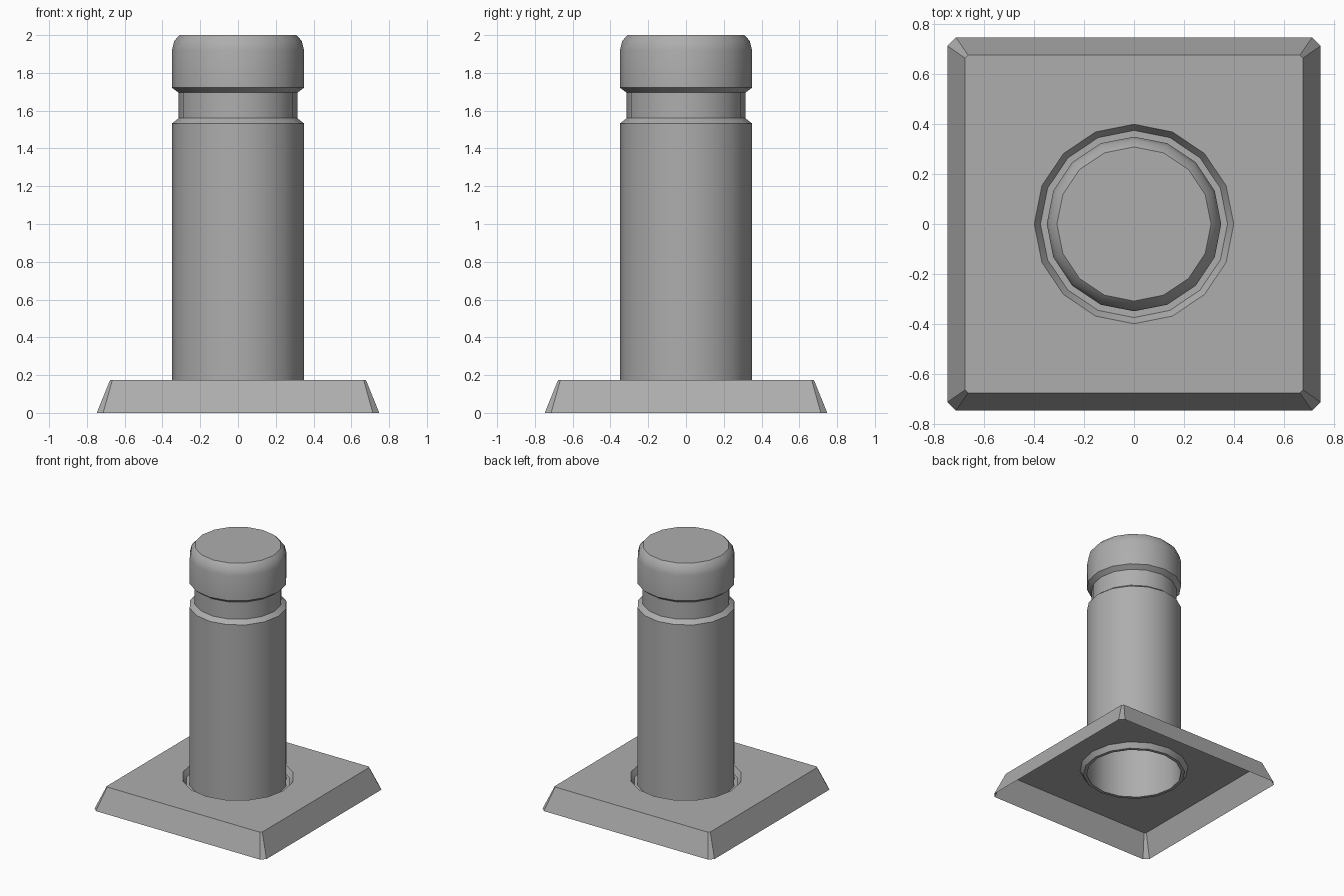
import bpy, bmesh, math

if "Cube" in bpy.data.objects:
    bpy.data.objects.remove(bpy.data.objects["Cube"])

SIDES = 16

grey = bpy.data.materials.new("dark_grey")
grey.diffuse_color = (0.42, 0.42, 0.42, 1)
grey.use_nodes = True
grey.node_tree.nodes["Principled BSDF"].inputs["Base Color"].default_value = grey.diffuse_color


def finish(name, bm):
    mesh = bpy.data.meshes.new(name)
    bm.to_mesh(mesh)
    bm.free()
    mesh.materials.append(grey)
    obj = bpy.data.objects.new(name, mesh)
    bpy.context.collection.objects.link(obj)
    bpy.ops.object.select_all(action='DESELECT')
    obj.select_set(True)
    bpy.context.view_layer.objects.active = obj
    bpy.ops.object.shade_smooth_by_angle(angle=math.radians(30))
    return obj


def circle(bm, r, z):
    return [bm.verts.new((r * math.cos(2 * math.pi * i / SIDES),
                          r * math.sin(2 * math.pi * i / SIDES), z))
            for i in range(SIDES)]


def cut_square(bm, h, c, z):
    # counter-clockwise square of half-size h with corners cut by c
    pts = []
    x, y, u, v = h, h - c, h - c, h
    for _ in range(4):
        pts += [(x, y), (u, v)]
        x, y, u, v = -y, x, -v, u
    return [bm.verts.new((a, b, z)) for a, b in pts]


def bridge(bm, low, high):
    n = len(low)
    for i in range(n):
        j = (i + 1) % n
        bm.faces.new((low[i], low[j], high[j], high[i]))


def loop_edges(bm, ring):
    return [bm.edges.get((ring[i - 1], ring[i])) for i in range(len(ring))]


# base plate: sloped open-bottomed shell with a sunken bevel round the post
bm = bmesh.new()
rim = cut_square(bm, 0.748, 0.034, 0)
top = cut_square(bm, 0.677, 0.012, 0.175)
bridge(bm, rim, top)
hole = circle(bm, 0.40, 0.175)
sunk = circle(bm, 0.375, 0.135)
seat = circle(bm, 0.35, 0.135)
bridge(bm, hole, sunk)
bridge(bm, sunk, seat)
deck = bmesh.ops.triangle_fill(
    bm, use_beauty=True, edges=loop_edges(bm, top) + loop_edges(bm, hole))
faces = [g for g in deck['geom'] if isinstance(g, bmesh.types.BMFace)]
for f in faces:
    f.normal_update()
    if f.normal.z < 0:
        f.normal_flip()
bmesh.ops.dissolve_limit(bm, angle_limit=0.01, verts=bm.verts[:],
                         edges=list({e for f in faces for e in f.edges}))
finish("base_plate", bm)

# post: hollow, open at the bottom, with a groove and a rounded head
bm = bmesh.new()
profile = [(0.35, 0.135), (0.35, 1.532), (0.314, 1.56), (0.314, 1.695),
           (0.35, 1.722), (0.35, 1.92), (0.337, 1.97), (0.309, 2.0)]
rings = [circle(bm, r, z) for r, z in profile]
for low, high in zip(rings, rings[1:]):
    bridge(bm, low, high)
bm.faces.new(rings[-1])
finish("post", bm)
